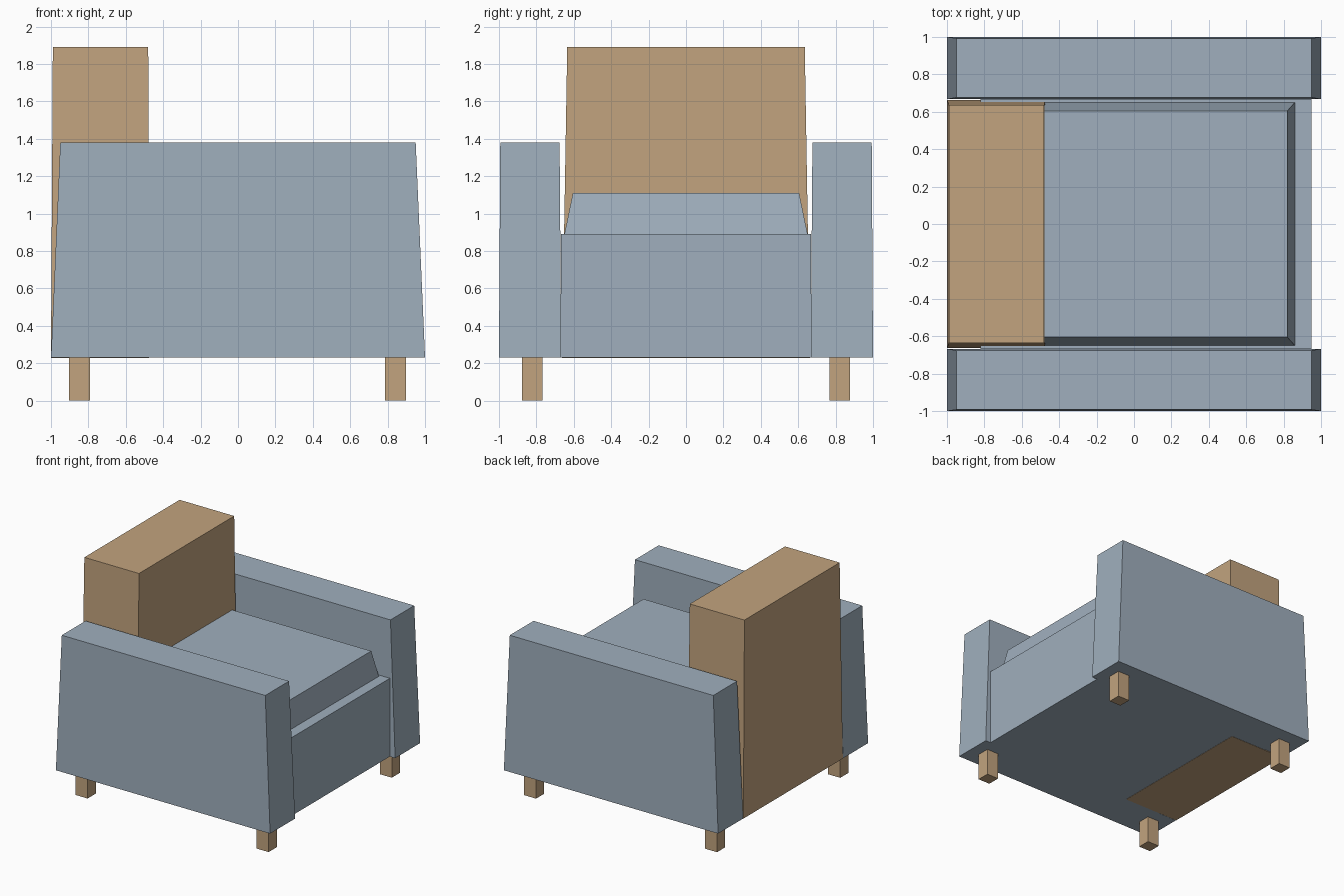
import bpy
import bmesh

cube = bpy.data.objects.get("Cube")
if cube:
    bpy.data.objects.remove(cube, do_unlink=True)


def material(name, rgb):
    mat = bpy.data.materials.new(name)
    mat.use_nodes = True
    mat.diffuse_color = (*rgb, 1)
    mat.node_tree.nodes["Principled BSDF"].inputs["Base Color"].default_value = (*rgb, 1)
    return mat


fabric = material("blue grey fabric", (0.35, 0.43, 0.51))
wood = material("tan", (0.54, 0.37, 0.21))


def tapered_box(name, mat, z0, z1, bottom, top=None):
    """Box between two heights; bottom and top are (x0, x1, y0, y1) rectangles."""
    bm = bmesh.new()
    rings = []
    for z, (x0, x1, y0, y1) in ((z0, bottom), (z1, top or bottom)):
        corners = ((x0, y0), (x1, y0), (x1, y1), (x0, y1))
        rings.append([bm.verts.new((x, y, z)) for x, y in corners])
    low, high = rings
    bm.faces.new(low[::-1])
    bm.faces.new(high)
    for i in range(4):
        j = (i + 1) % 4
        bm.faces.new((low[i], low[j], high[j], high[i]))
    bmesh.ops.recalc_face_normals(bm, faces=bm.faces)
    mesh = bpy.data.meshes.new(name)
    bm.to_mesh(mesh)
    bm.free()
    mesh.materials.append(mat)
    obj = bpy.data.objects.new(name, mesh)
    bpy.context.collection.objects.link(obj)
    return obj


FLOOR = 0.23  # underside of the body

# Seat base and cushion
tapered_box("seat_base", fabric, FLOOR, 0.89, (-0.82, 0.95, -0.669, 0.669))
tapered_box("seat_cushion", fabric, 0.89, 1.11,
            (-0.8, 0.86, -0.65, 0.65), (-0.76, 0.82, -0.605, 0.605))

# Backrest, its underside just proud of the base
tapered_box("backrest", wood, FLOOR - 0.002, 1.89,
            (-1, -0.475, -0.663, 0.663), (-0.99, -0.48, -0.635, 0.635))

# Arms and legs on both sides
for side, sign in (("right", -1), ("left", 1)):
    def span(inner, outer):
        return sorted((sign * inner, sign * outer))

    tapered_box(side + "_arm", fabric, FLOOR, 1.38,
                (-1, 1, *span(0.667, 1)), (-0.95, 0.95, *span(0.676, 0.993)))
    for end, x in (("back", -0.847), ("front", 0.843)):
        tapered_box(f"{side}_{end}_leg", wood, 0, FLOOR,
                    (x - 0.056, x + 0.056, *span(0.767, 0.876)))
